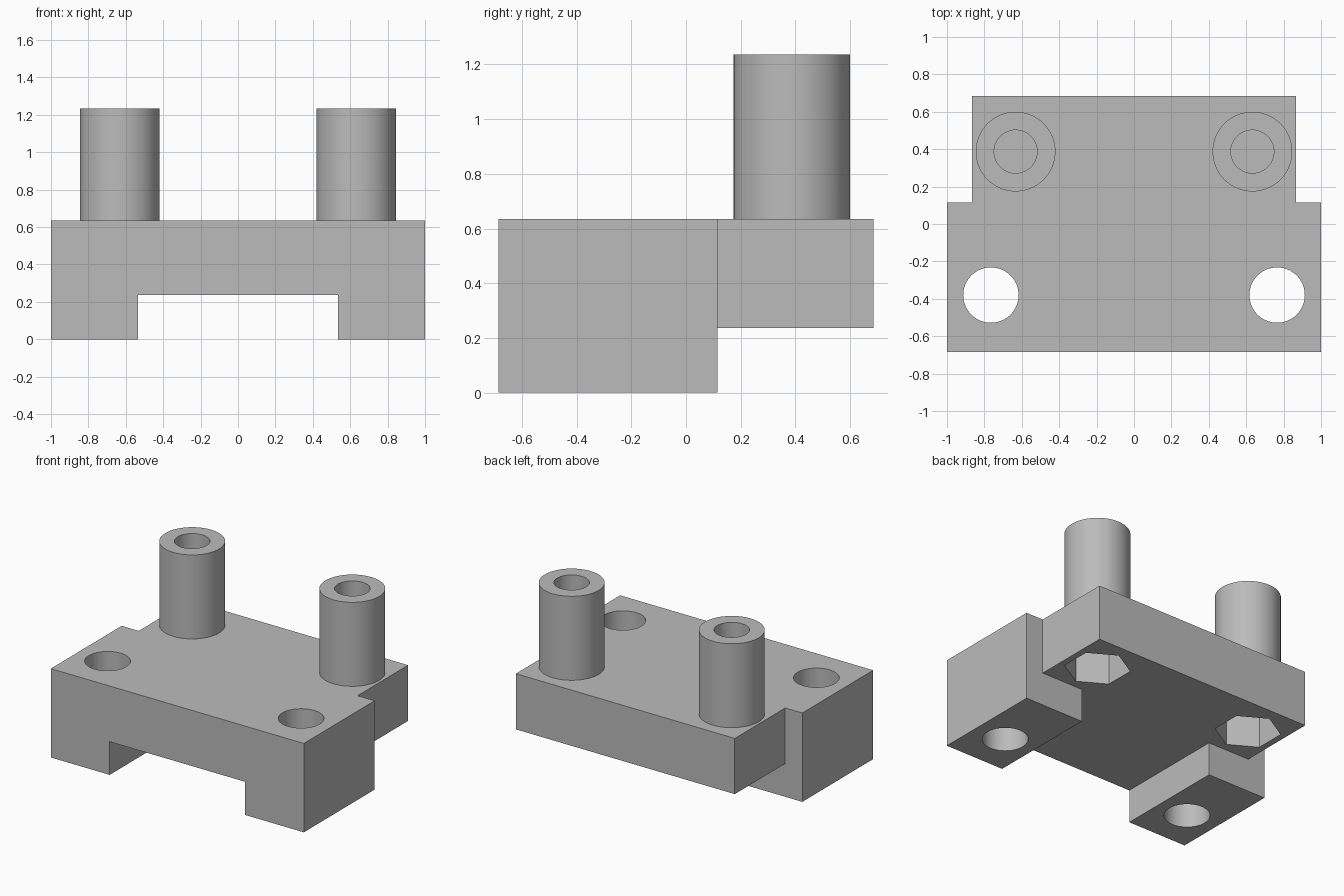
import bpy
import math

cube = bpy.data.objects.get("Cube")
if cube:
    bpy.data.objects.remove(cube, do_unlink=True)

# Main dimensions
BACK, FRONT, STEP = 0.685, -0.685, 0.115
TOP, UNDERSIDE, POST_TOP = 0.635, 0.237, 1.235
POST_X, POST_Y = 0.633, 0.387
BOLT_X, BOLT_Y = 0.765, -0.38

grey = bpy.data.materials.new("plain grey")
grey.use_nodes = True
grey.diffuse_color = (0.5, 0.5, 0.5, 1)
grey.node_tree.nodes["Principled BSDF"].inputs["Base Color"].default_value = (0.5, 0.5, 0.5, 1)


def prism(name, outline, z0, z1):
    """Extrude a counter-clockwise outline from z0 to z1."""
    n = len(outline)
    verts = [(x, y, z) for z in (z0, z1) for x, y in outline]
    faces = [list(reversed(range(n))), list(range(n, 2 * n))]
    faces += [(i, (i + 1) % n, (i + 1) % n + n, i + n) for i in range(n)]
    mesh = bpy.data.meshes.new(name)
    mesh.from_pydata(verts, [], faces)
    mesh.materials.append(grey)
    obj = bpy.data.objects.new(name, mesh)
    bpy.context.collection.objects.link(obj)
    return obj


def circle(cx, cy, r, n=64, turn=0.0):
    return [(cx + r * math.cos(turn + math.tau * i / n),
             cy + r * math.sin(turn + math.tau * i / n)) for i in range(n)]


def rect(x0, x1, y0, y1):
    return [(x0, y0), (x1, y0), (x1, y1), (x0, y1)]


def combine(target, tool, operation):
    """Apply an exact boolean and discard the tool."""
    mod = target.modifiers.new(operation, 'BOOLEAN')
    mod.operation, mod.solver, mod.object = operation, 'EXACT', tool
    bpy.ops.object.select_all(action='DESELECT')
    bpy.context.view_layer.objects.active = target
    target.select_set(True)
    bpy.ops.object.modifier_apply(modifier=mod.name)
    bpy.data.objects.remove(tool, do_unlink=True)


# Stepped block: wide at the front, narrower at the back
half = [(1, FRONT), (1, STEP), (0.865, STEP), (0.865, BACK)]
body = prism("mounting_block", half + [(-x, y) for x, y in reversed(half)], 0, TOP)

# Clearance below, leaving two front feet
slot = [(-0.535, -1), (0.535, -1), (0.535, STEP), (1.2, STEP),
        (1.2, 1), (-1.2, 1), (-1.2, STEP), (-0.535, STEP)]
combine(body, prism("clearance", slot, -0.2, UNDERSIDE), 'DIFFERENCE')

for side in (-1, 1):
    px, bx = side * POST_X, side * BOLT_X
    # Hollow post on the back plate
    combine(body, prism("post", circle(px, POST_Y, 0.213), TOP - 0.03, POST_TOP), 'UNION')
    combine(body, prism("post_bore", circle(px, POST_Y, 0.115), 0.55, 1.4), 'DIFFERENCE')
    # Hexagonal nut pocket in the underside
    hexagon = circle(px, POST_Y, 0.215, 6, math.pi / 6)
    combine(body, prism("nut_pocket", hexagon, 0.1, 0.53), 'DIFFERENCE')
    # Bolt hole through the foot
    combine(body, prism("bolt_hole", circle(bx, BOLT_Y, 0.148), -0.1, 0.8), 'DIFFERENCE')

bpy.ops.object.shade_smooth_by_angle(angle=math.radians(30))
